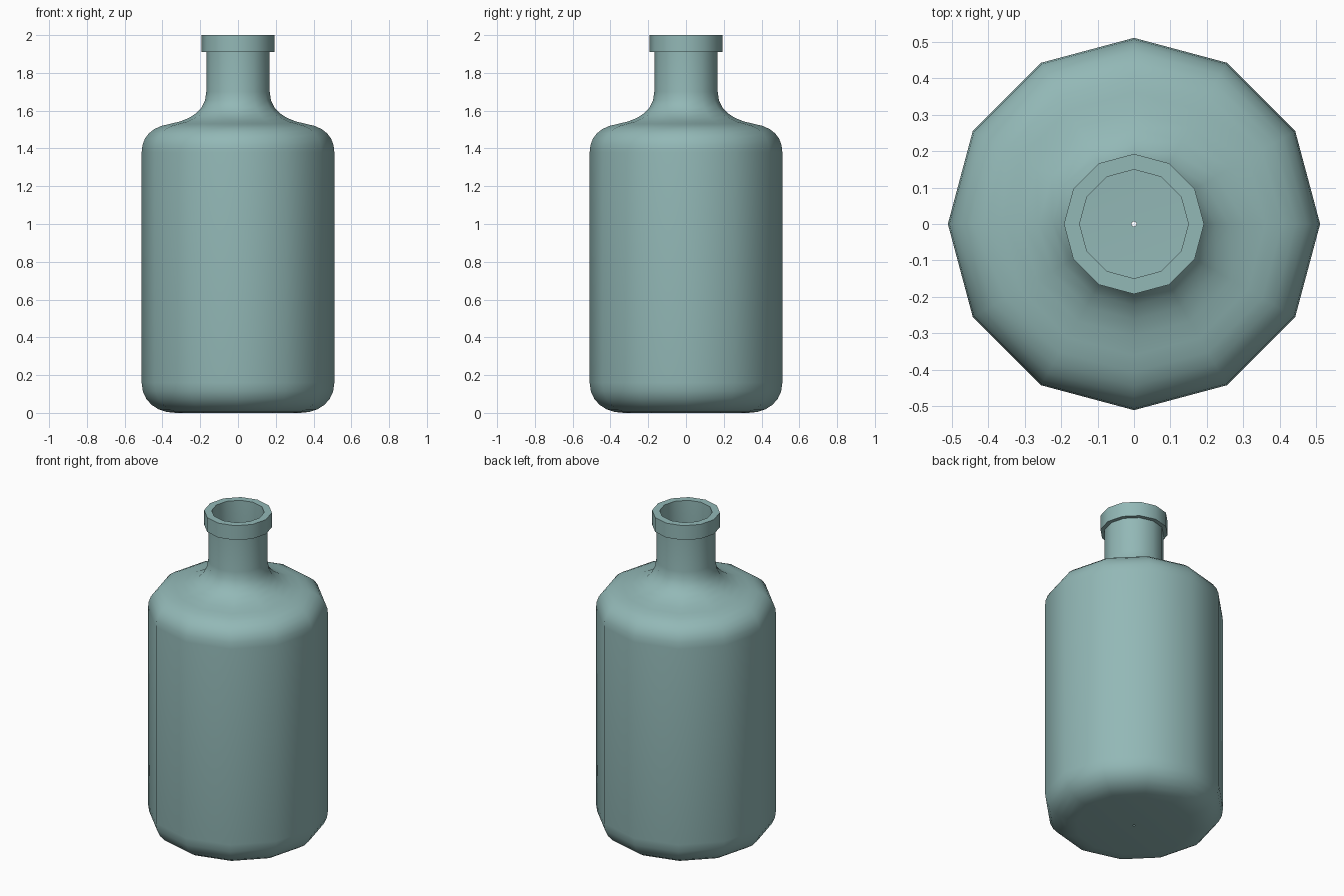
import bpy, bmesh, math
from mathutils import Vector
from mathutils.geometry import interpolate_bezier

if "Cube" in bpy.data.objects:
    bpy.data.objects.remove(bpy.data.objects["Cube"])

SIDES = 12
WALL = 0.02
STEPS = 7


def arc(a, b, c, d):
    return [tuple(p) for p in interpolate_bezier(*(Vector(p) for p in (a, b, c, d)), STEPS)]


def body_profile(r, foot, z0, z1, neck, dz):
    """Floor corner, wall, shoulder and neck flare, from bottom to top."""
    base = arc((foot, z0), (foot + 0.1, z0), (r, z0 + 0.06), (r, 0.16))
    shoulder = arc((r, z1), (r, z1 + 0.08), (r - 0.05, 1.515 - dz), (0.36, 1.53 - dz))
    flare = arc((0.36, 1.53 - dz), (0.25, 1.55 - dz), (neck, 1.60 - dz), (neck, 1.70))
    return base + shoulder + flare[1:]


# Closed cross-section: outer wall, lip, inner wall, tiny centre hole in the floor
outer = body_profile(0.51, 0.33, 0.0, 1.38, 0.168, 0.0)
lip = [(0.168, 1.91), (0.192, 1.91), (0.192, 2.0), (0.149, 2.0)]
inner = body_profile(0.51 - WALL, 0.32, WALL, 1.37, 0.149, WALL)[::-1]
profile = [(0.007, 0.0)] + outer + lip + inner + [(0.007, WALL)]

# Lathe the cross-section around z
bm = bmesh.new()
rings = []
for i in range(SIDES):
    a = 2 * math.pi * i / SIDES
    rings.append([bm.verts.new((r * math.cos(a), r * math.sin(a), z)) for r, z in profile])
n = len(profile)
for i in range(SIDES):
    p, q = rings[i], rings[(i + 1) % SIDES]
    for j in range(n):
        k = (j + 1) % n
        bm.faces.new((p[j], q[j], q[k], p[k]))
bmesh.ops.recalc_face_normals(bm, faces=bm.faces)
mesh = bpy.data.meshes.new("bottle")
bm.to_mesh(mesh)
bm.free()

bottle = bpy.data.objects.new("bottle", mesh)
bpy.context.collection.objects.link(bottle)
bpy.context.view_layer.objects.active = bottle
bottle.select_set(True)
bpy.ops.object.shade_smooth_by_angle(angle=math.radians(40))

# Blue-green glass colour
glass = bpy.data.materials.new("green_glass")
glass.diffuse_color = (0.29, 0.48, 0.47, 1)
glass.use_nodes = True
glass.node_tree.nodes["Principled BSDF"].inputs["Base Color"].default_value = glass.diffuse_color
mesh.materials.append(glass)
